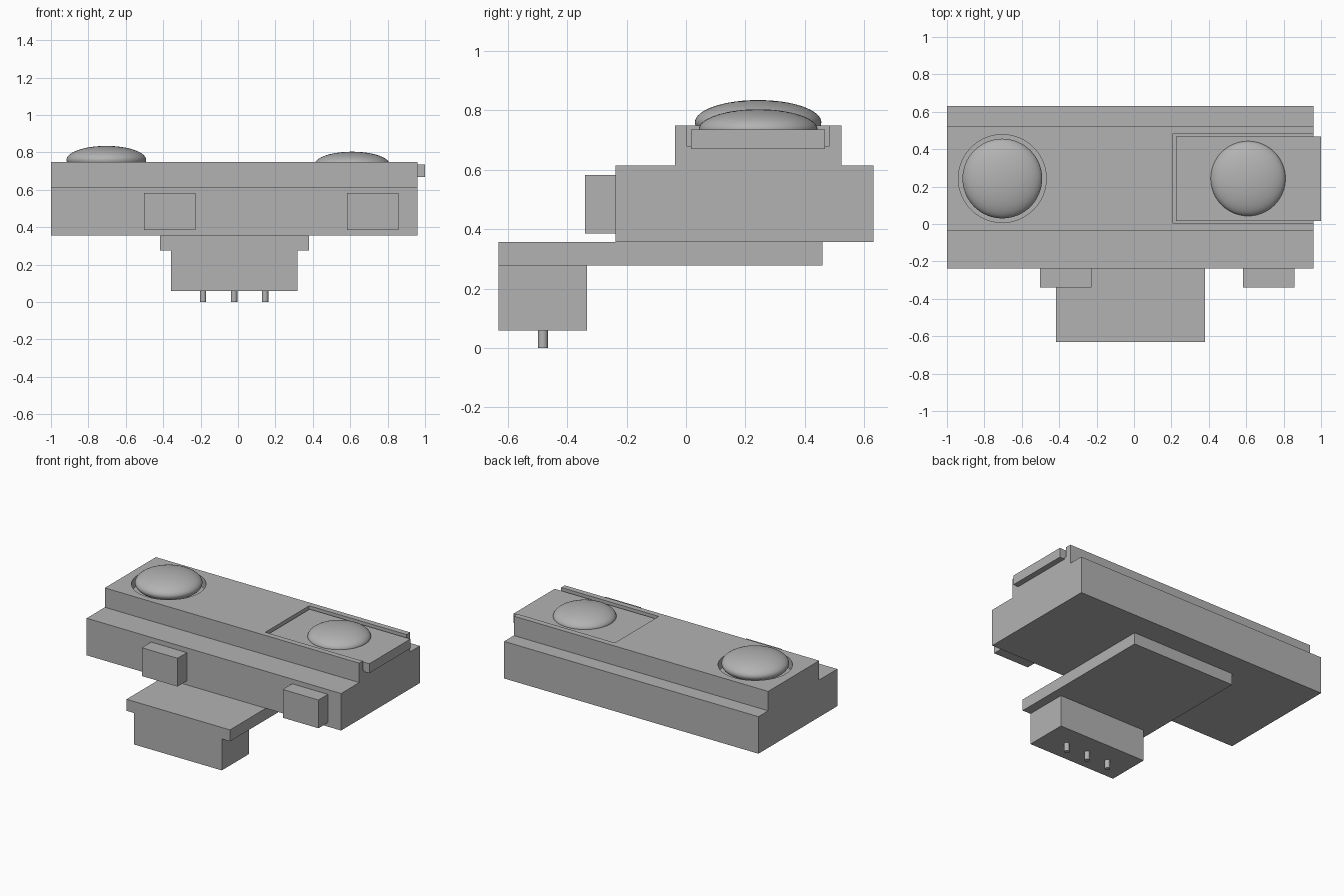
import bpy, math

default = bpy.data.objects.get("Cube")
if default:
    bpy.data.objects.remove(default, do_unlink=True)

grey = bpy.data.materials.new("plain_grey")
grey.use_nodes = True
tone = (0.45, 0.45, 0.45, 1)
grey.diffuse_color = tone
grey.node_tree.nodes["Principled BSDF"].inputs["Base Color"].default_value = tone


def finish(name):
    ob = bpy.context.object
    ob.name = name
    ob.data.materials.clear()
    ob.data.materials.append(grey)
    return ob


def box(name, x, y, z):
    """Box from (min, max) pairs along each axis."""
    spans = (x, y, z)
    bpy.ops.mesh.primitive_cube_add(size=1, location=[(a + b) / 2 for a, b in spans])
    ob = finish(name)
    ob.scale = [b - a for a, b in spans]
    bpy.ops.object.transform_apply(location=False, rotation=False, scale=True)
    return ob


def cylinder(name, x, y, z, radius, sides):
    bpy.ops.mesh.primitive_cylinder_add(vertices=sides, radius=radius, depth=z[1] - z[0],
                                        location=(x, y, sum(z) / 2))
    ob = finish(name)
    bpy.ops.object.shade_smooth_by_angle(angle=math.radians(40))
    return ob


def dome(name, x, y, z, radius, height):
    bpy.ops.mesh.primitive_uv_sphere_add(segments=64, ring_count=32, radius=1, location=(x, y, z))
    ob = finish(name)
    ob.scale = (radius, radius, height)
    bpy.ops.object.transform_apply(location=False, rotation=False, scale=True)
    bpy.ops.object.shade_smooth()
    return ob


def extrude_profile(name, profile, x0, x1):
    """Prism along x from a (y, z) outline."""
    n = len(profile)
    verts = [(x, y, z) for x in (x0, x1) for y, z in profile]
    faces = [tuple(reversed(range(n))), tuple(range(n, 2 * n))]
    faces += [(i, (i + 1) % n, (i + 1) % n + n, i + n) for i in range(n)]
    mesh = bpy.data.meshes.new(name)
    mesh.from_pydata(verts, [], faces)
    ob = bpy.data.objects.new(name, mesh)
    bpy.context.collection.objects.link(ob)
    bpy.context.view_layer.objects.active = ob
    return finish(name)


def cut(target, cutter):
    cutter.hide_render = True
    bpy.ops.object.select_all(action='DESELECT')
    bpy.context.view_layer.objects.active = target
    target.select_set(True)
    mod = target.modifiers.new("cut", 'BOOLEAN')
    mod.operation = 'DIFFERENCE'
    mod.solver = 'EXACT'
    mod.object = cutter
    bpy.ops.object.modifier_apply(modifier=mod.name)
    bpy.data.objects.remove(cutter, do_unlink=True)


# Stepped housing with a round pocket and an open-ended slot
BODY_END, POCKET_FLOOR = 0.96, 0.68
DOME_X, DOME_Y = -0.704, 0.243
outline = [(-0.237, 0.357), (0.631, 0.357), (0.631, 0.615), (0.524, 0.615),
           (0.524, 0.75), (-0.037, 0.75), (-0.037, 0.615), (-0.237, 0.615)]
body = extrude_profile("housing", outline, -1.0, BODY_END)
cut(body, cylinder("pocket_cutter", DOME_X, DOME_Y, (POCKET_FLOOR, 0.9), 0.235, 64))
cut(body, box("slot_cutter", (0.209, 1.2), (0.002, 0.484), (POCKET_FLOOR, 0.9)))
bpy.context.view_layer.objects.active = body
body.select_set(True)
bpy.ops.object.shade_smooth_by_angle(angle=math.radians(30))

# Sliding tray and the two domes
box("sliding_tray", (0.224, 1.0), (0.017, 0.469), (0.67, 0.736))
dome("left_dome", 0.61, DOME_Y, 0.736, 0.2, 0.068)
dome("right_dome", DOME_X, DOME_Y, 0.76, 0.213, 0.075)

# Front buttons
for name, x in (("right_button", -0.503), ("left_button", 0.583)):
    box(name, (x, x + 0.275), (-0.34, -0.23), (0.385, 0.582))

# Underside plate, connector block and pins
box("base_plate", (-0.417, 0.38), (-0.631, 0.459), (0.277, 0.357))
box("connector_block", (-0.358, 0.317), (-0.631, -0.334), (0.058, 0.28))
for i in range(3):
    cylinder(f"pin_{i + 1}", -0.187 + i * 0.166, -0.482, (0, 0.065), 0.017, 16)
